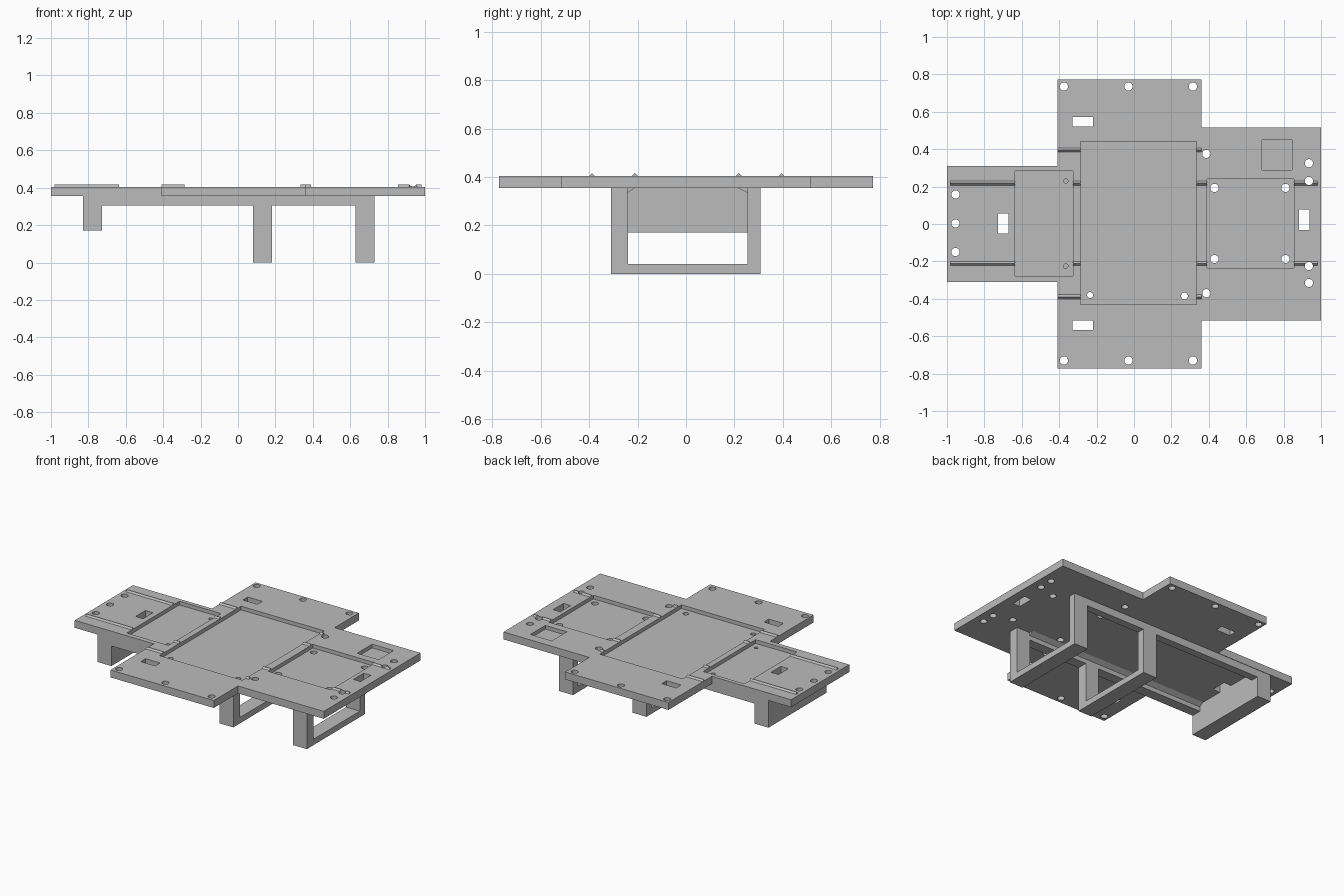
import bpy, bmesh, math
from mathutils import Matrix, Vector

cube = bpy.data.objects.get("Cube")
if cube:
    bpy.data.objects.remove(cube)

BOTTOM, TOP, POCKET = 0.355, 0.405, 0.38

grey = bpy.data.materials.new("matte grey")
grey.use_nodes = True
grey.diffuse_color = (0.5, 0.5, 0.5, 1)
grey.node_tree.nodes["Principled BSDF"].inputs["Base Color"].default_value = (0.5, 0.5, 0.5, 1)


def box(bm, x0, x1, y0, y1, z0, z1):
    size = Matrix.Diagonal((x1 - x0, y1 - y0, z1 - z0, 1))
    place = Matrix.Translation(((x0 + x1) / 2, (y0 + y1) / 2, (z0 + z1) / 2))
    bmesh.ops.create_cube(bm, size=1, matrix=place @ size)


def extrude(bm, points, offset):
    face = bm.faces.new([bm.verts.new(p) for p in points])
    grown = bmesh.ops.extrude_face_region(bm, geom=[face])["geom"]
    verts = [v for v in grown if isinstance(v, bmesh.types.BMVert)]
    bmesh.ops.translate(bm, vec=Vector(offset), verts=verts)


def finish(name, bm):
    bmesh.ops.recalc_face_normals(bm, faces=bm.faces[:])
    mesh = bpy.data.meshes.new(name)
    bm.to_mesh(mesh)
    bm.free()
    mesh.materials.append(grey)
    obj = bpy.data.objects.new(name, mesh)
    bpy.context.collection.objects.link(obj)
    return obj


def cut(obj, *cutters):
    for cutter in cutters:
        cutter.hide_render = True
        mod = obj.modifiers.new("cut", "BOOLEAN")
        mod.operation, mod.solver, mod.object = "DIFFERENCE", "EXACT", cutter
    bpy.context.view_layer.update()
    graph = bpy.context.evaluated_depsgraph_get()
    mesh = bpy.data.meshes.new_from_object(obj.evaluated_get(graph))
    obj.modifiers.clear()
    obj.data = mesh


# Stepped top plate
half = [(-1, -0.31), (-0.41, -0.31), (-0.41, -0.772), (0.36, -0.772), (0.36, -0.515), (1, -0.515)]
outline = half + [(x, -y) for x, y in reversed(half)]
bm = bmesh.new()
extrude(bm, [(x, y, BOTTOM) for x, y in outline], (0, 0, TOP - BOTTOM))
plate = finish("top_plate", bm)

# Shallow pockets in the plate
bm = bmesh.new()
for x0, x1, y0, y1 in [(-0.285, 0.335, -0.43, 0.44), (-0.635, -0.325, -0.277, 0.283),
                       (0.39, 0.855, -0.235, 0.24), (0.685, 0.845, 0.29, 0.45)]:
    box(bm, x0, x1, y0, y1, POCKET, 0.5)
pockets = finish("pocket_cutter", bm)

# Screw holes and rectangular slots through the plate
holes = [(x, y, 0.022) for x in (-0.375, -0.03, 0.315) for y in (-0.73, 0.735)]
holes += [(x, y, 0.022) for x in (0.43, 0.81) for y in (-0.187, 0.193)]
holes += [(0.935, y, 0.022) for y in (-0.315, -0.225, 0.23, 0.325)]
holes += [(0.387, y, 0.022) for y in (-0.37, 0.375)]
holes += [(-0.955, y, 0.022) for y in (-0.15, 0.003, 0.158)]
holes += [(-0.235, -0.38, 0.016), (0.27, -0.385, 0.018)]
holes += [(-0.365, y, 0.012) for y in (-0.225, 0.23)]
bm = bmesh.new()
for x, y, r in holes:
    bmesh.ops.create_cone(bm, cap_ends=True, segments=24, radius1=r, radius2=r,
                          depth=0.2, matrix=Matrix.Translation((x, y, 0.4)))
for x0, x1, y0, y1 in [(-0.328, -0.22, 0.52, 0.572), (-0.328, -0.22, -0.567, -0.515),
                       (-0.728, -0.672, -0.05, 0.055), (0.883, 0.937, -0.033, 0.077)]:
    box(bm, x0, x1, y0, y1, 0.3, 0.5)
openings = finish("hole_cutter", bm)
cut(plate, pockets, openings)

# Thin triangular guide ridges on the top
bm = bmesh.new()
inner = [(-0.98, -0.635), (-0.325, -0.285), (0.335, 0.39), (0.855, 0.98)]
outer = [(-0.41, -0.285), (0.335, 0.36)]
for offset, spans in ((0.215, inner), (0.392, outer)):
    for y in (-offset + 0.003, offset + 0.003):
        for x0, x1 in spans:
            extrude(bm, [(x0, y - 0.013, TOP - 0.002), (x0, y + 0.013, TOP - 0.002),
                         (x0, y, TOP + 0.011)], (x1 - x0, 0, 0))
ridges = finish("guide_ridges", bm)
cut(ridges, openings)
for cutter in (pockets, openings):
    bpy.data.objects.remove(cutter)

# Side rails under the plate, with chamfered inner corners
FAR, FAR_IN, NEAR_IN, NEAR = -0.31, -0.24, 0.255, 0.307
for name, y0, y1, inside, step in (("right_rail", FAR, FAR_IN, FAR_IN, 0.03),
                                   ("left_rail", NEAR_IN, NEAR, NEAR_IN, -0.04)):
    bm = bmesh.new()
    box(bm, -0.83, 0.73, y0, y1, 0.305, BOTTOM)
    extrude(bm, [(-0.725, inside, BOTTOM), (-0.725, inside + step, BOTTOM),
                 (-0.725, inside, 0.335)], (1.355, 0, 0))
    finish(name, bm)

# Open U-shaped leg frames
for name, x0, x1 in (("middle_leg_frame", 0.08, 0.182), ("end_leg_frame", 0.627, 0.73)):
    bm = bmesh.new()
    extrude(bm, [(x0, y, z) for y, z in [
        (FAR, 0.305), (FAR, 0), (NEAR, 0), (NEAR, 0.305),
        (NEAR_IN, 0.305), (NEAR_IN, 0.04), (FAR_IN, 0.04), (FAR_IN, 0.305)]], (x1 - x0, 0, 0))
    finish(name, bm)

# Solid short leg
bm = bmesh.new()
box(bm, -0.83, -0.727, FAR, NEAR, 0.17, BOTTOM)
finish("solid_leg", bm)
